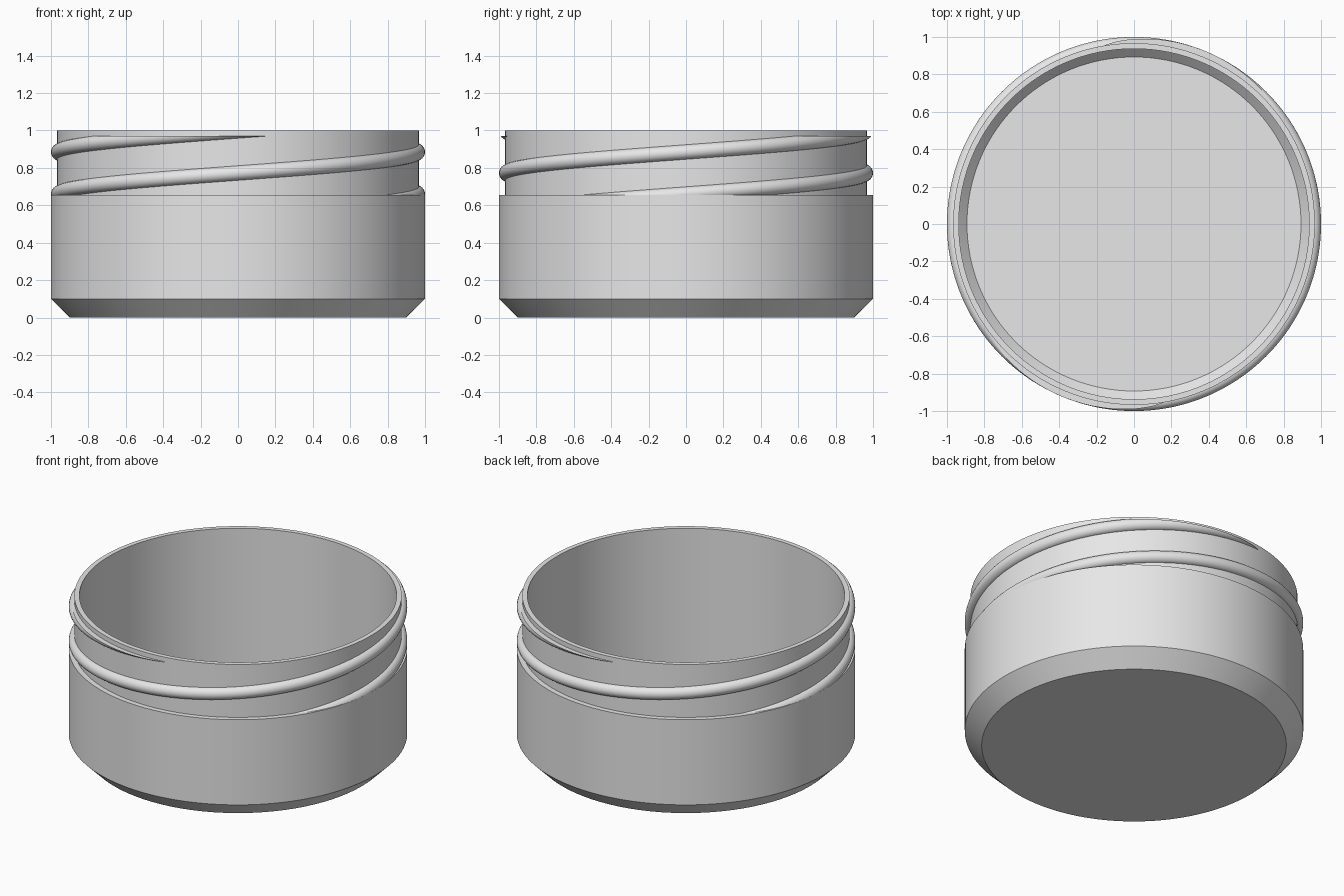
import bpy, bmesh, math
from mathutils import Matrix

default = bpy.data.objects.get("Cube")
if default:
    bpy.data.objects.remove(default, do_unlink=True)

grey = bpy.data.materials.new("plain_grey")
grey.use_nodes = True
grey.diffuse_color = (0.8, 0.8, 0.8, 1)
grey.node_tree.nodes["Principled BSDF"].inputs["Base Color"].default_value = (0.8, 0.8, 0.8, 1)

SEGMENTS = 128
NECK_R, COLLAR_Z = 0.967, 0.655
THREAD_TOP, LEAD = 0.97, 0.45


def finish(bm, name, angle):
    bmesh.ops.recalc_face_normals(bm, faces=bm.faces[:])
    mesh = bpy.data.meshes.new(name)
    bm.to_mesh(mesh)
    bm.free()
    mesh.materials.append(grey)
    obj = bpy.data.objects.new(name, mesh)
    bpy.context.collection.objects.link(obj)
    bpy.ops.object.select_all(action='DESELECT')
    obj.select_set(True)
    bpy.context.view_layer.objects.active = obj
    bpy.ops.object.shade_smooth_by_angle(angle=math.radians(angle))
    return obj


# Jar: chamfered body, stepped neck and hollow inside, turned from one profile
profile = [(0, 0), (0.9, 0), (1, 0.1), (1, COLLAR_Z), (NECK_R, COLLAR_Z),
           (NECK_R, 1), (0.937, 1), (0.937, 0.105), (0.893, 0.06), (0, 0.06)]
bm = bmesh.new()
verts = [bm.verts.new((r, 0, z)) for r, z in profile]
edges = [bm.edges.new(pair) for pair in zip(verts, verts[1:])]
bmesh.ops.spin(bm, geom=verts + edges, cent=(0, 0, 0), axis=(0, 0, 1),
               angle=math.tau, steps=SEGMENTS, use_merge=True)
bmesh.ops.remove_doubles(bm, verts=bm.verts[:], dist=1e-4)
finish(bm, "jar_body", 30)


# Screw threads: half-round ridges swept up a helix, trimmed flat at both ends
def thread(name, turn):
    bm = bmesh.new()
    steps, arc, radius = 160, 12, 0.04
    z_low, z_high = 0.6, 1.03
    start = math.pi - (0.885 - z_low) / LEAD * math.tau
    rings = []
    for i in range(steps + 1):
        z = z_low + (z_high - z_low) * i / steps
        rot = Matrix.Rotation(start + turn + (z - z_low) / LEAD * math.tau, 3, 'Z')
        ring = []
        for j in range(arc + 1):
            a = math.pi * (j / arc - 0.5)
            point = rot.col[0] * (1 - radius + radius * math.cos(a))
            ring.append(bm.verts.new((point.x, point.y, z + radius * math.sin(a))))
        rings.append(ring)
    for low, high in zip(rings, rings[1:]):
        for j in range(arc + 1):
            k = (j + 1) % (arc + 1)
            bm.faces.new((low[j], high[j], high[k], low[k]))
    for height, side in ((THREAD_TOP, 1), (COLLAR_Z, -1)):
        cut = bmesh.ops.bisect_plane(bm, geom=bm.verts[:] + bm.edges[:] + bm.faces[:],
                                     plane_co=(0, 0, height), plane_no=(0, 0, side),
                                     clear_outer=True)
        rim = [e for e in cut["geom_cut"] if isinstance(e, bmesh.types.BMEdge)]
        bmesh.ops.holes_fill(bm, edges=rim, sides=0)
    finish(bm, name, 40)


for number in range(2):
    thread(f"screw_thread_{number + 1}", number * math.pi)
